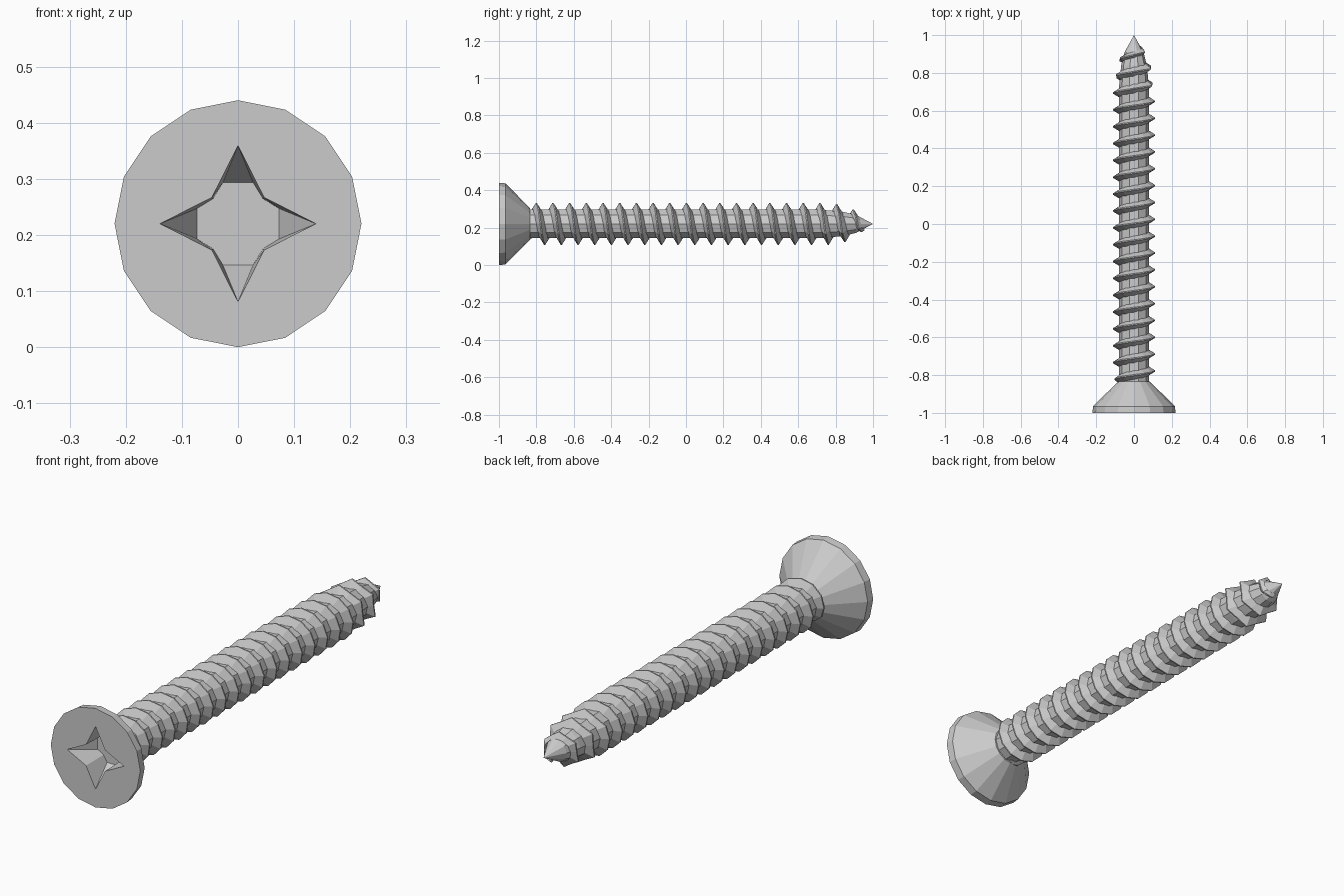
import bpy, bmesh
from math import sin, cos, pi, tau, floor

if "Cube" in bpy.data.objects:
    bpy.data.objects.remove(bpy.data.objects["Cube"])

CZ = 0.22          # height of the screw axis
PITCH = 0.0892


def pt(r, a, y):
    # point around the screw axis; angle 0 is up, turning towards +x
    return (r * sin(a), y, CZ + r * cos(a))


def ring(bm, r, y, n, off=0.0):
    return [bm.verts.new(pt(r, tau * i / n + off, y)) for i in range(n)]


def bridge(bm, a, b):
    n = len(a)
    for i in range(n):
        bm.faces.new((a[i], a[(i + 1) % n], b[(i + 1) % n], b[i]))


def finish(bm, name):
    bmesh.ops.recalc_face_normals(bm, faces=bm.faces)
    me = bpy.data.meshes.new(name)
    bm.to_mesh(me)
    bm.free()
    ob = bpy.data.objects.new(name, me)
    bpy.context.collection.objects.link(ob)
    return ob


def lerp_table(table, y):
    for (y0, r0), (y1, r1) in zip(table, table[1:]):
        if y <= y1:
            return r0 + (r1 - r0) * max(0, y - y0) / (y1 - y0)
    return table[-1][1]


# countersunk head with a four-pointed drive recess
bm = bmesh.new()
N = 16
rim = ring(bm, 0.22, -1.0, N)
prev = rim
for r, y in ((0.217, -0.965), (0.085, -0.835)):
    cur = ring(bm, r, y, N)
    bridge(bm, prev, cur)
    prev = cur
bm.faces.new(prev)
DEPTH = -0.88
star = [bm.verts.new(pt(0.066 if j % 2 else 0.139, j * pi / 4, -1.0)) for j in range(8)]
base = []
for j in range(8):
    a = j * pi / 4
    if j % 2:
        v = bm.verts.new(pt(0.063, a, DEPTH))
        base.append((v, v))
    else:
        base.append(tuple(bm.verts.new(pt(0.078, a + s * 0.355, DEPTH)) for s in (-1, 1)))
for j in range(8):
    k = (j + 1) % 8
    bm.faces.new((rim[2 * j], rim[2 * j + 1], rim[(2 * j + 2) % N], star[k], star[j]))
    bm.faces.new((star[j], star[k], base[k][0], base[j][1]))
    if j % 2 == 0:
        bm.faces.new((star[j], base[j][1], base[j][0]))
bm.faces.new([v for j, p in enumerate(base) for v in (p[:1] if j % 2 else p)])
finish(bm, "countersunk_head")

# shank with tapered tip
CORE = [(-0.85, 0.08), (0.72, 0.08), (0.84, 0.068), (0.91, 0.05), (1.0, 0.0)]
bm = bmesh.new()
prev = None
for y, r in CORE[:-1]:
    cur = ring(bm, r, y, 10, pi / 10)
    if prev:
        bridge(bm, prev, cur)
    else:
        bm.faces.new(cur)
    prev = cur
tip = bm.verts.new((0, 1.0, CZ))
for i in range(10):
    bm.faces.new((prev[i], prev[(i + 1) % 10], tip))
finish(bm, "shank")

# helical thread, ragged near the tip
CREST = [(-0.85, 0.085), (-0.81, 0.112), (0.76, 0.112), (0.84, 0.102),
         (0.90, 0.075), (0.95, 0.035)]
bm = bmesh.new()
STEPS = 12
prev = first = None
total = floor((0.945 + 0.845) / PITCH * STEPS)
for i in range(total + 1):
    y = -0.845 + PITCH * i / STEPS
    a = tau * (y + 0.80) / PITCH
    core = lerp_table(CORE, y) * 0.93
    crest = lerp_table(CREST, y)
    if y > 0.7 and i % 2:
        crest = core + (crest - core) * 0.6
    w = 0.025 if y < 0.85 else 0.018
    prof = ((core, -w), (crest, -0.003), (crest, 0.003), (core, w))
    cur = [bm.verts.new(pt(r, a, y + d)) for r, d in prof]
    if prev:
        bridge(bm, prev, cur)
    else:
        first = cur
    prev = cur
bm.faces.new(first)
bm.faces.new(prev)
finish(bm, "thread")
